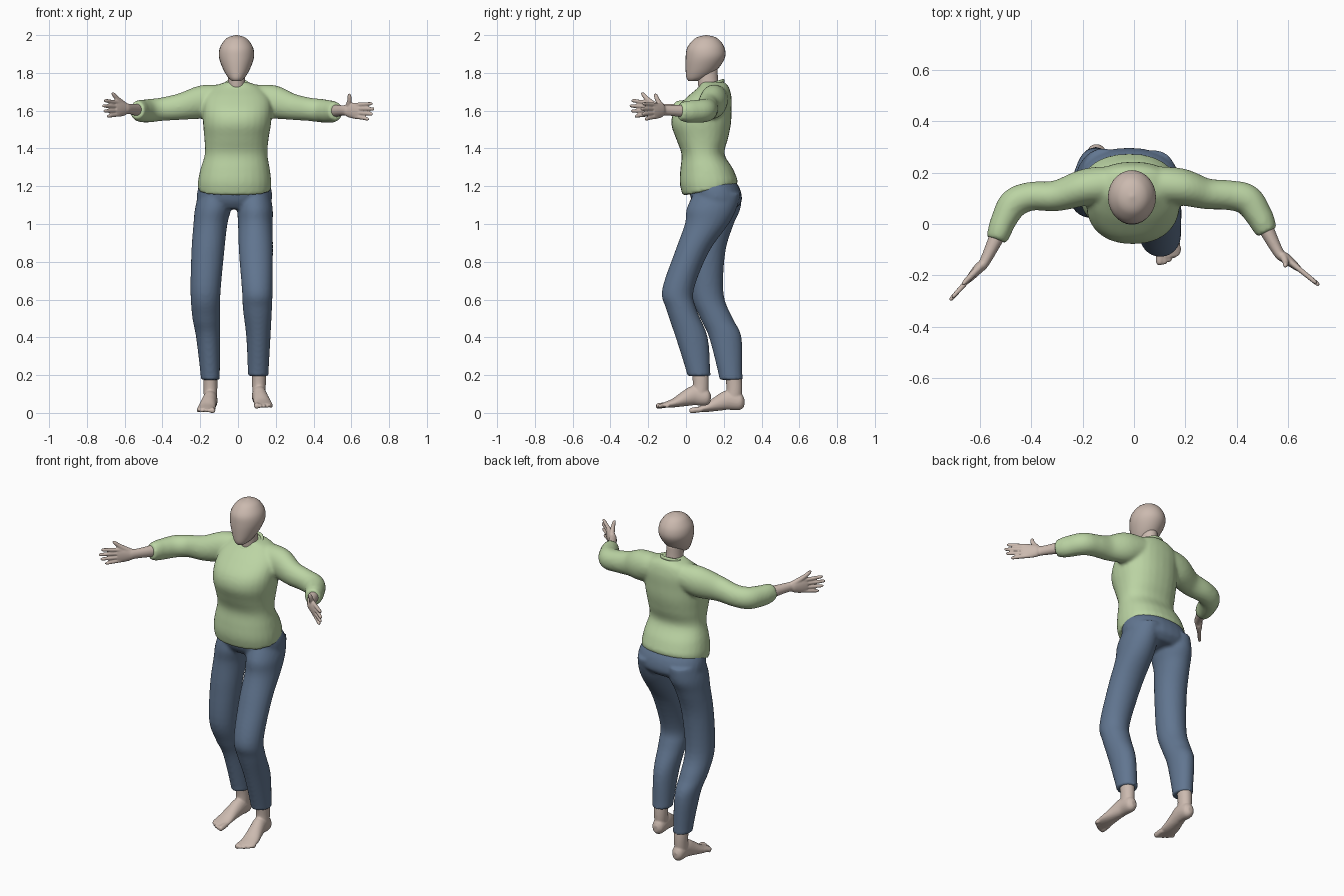
import bpy, bmesh, math
from mathutils import Vector as V

def material(name, rgb):
    m = bpy.data.materials.new(name)
    m.diffuse_color = (*rgb, 1)
    return m

GREEN = material("knit_green", (0.50, 0.66, 0.37))
BLUE = material("denim_blue", (0.12, 0.18, 0.28))
SKIN = material("skin", (0.60, 0.49, 0.43))

def spline(rows, steps=5):
    """Catmull-Rom interpolation of section rows."""
    out, n = [], len(rows)
    for i in range(n - 1):
        a, b, c, d = (rows[min(max(i + k, 0), n - 1)] for k in (-1, 0, 1, 2))
        for s in range(steps):
            t = s / steps
            out.append([0.5 * (2*q + (r-p)*t + (2*p-5*q+4*r-w)*t*t + (3*q-p-3*r+w)*t**3)
                        for p, q, r, w in zip(a, b, c, d)])
    return out + [list(rows[-1])]

def loft(bm, rows, flat=False, power=2.0, n=28, tilt=0.0):
    """Closed tube through rows (x, y, z, half width, half depth).
    flat: level rings in xy; otherwise rings square to the path, depth upwards."""
    rows = spline(rows)
    pts = [V(r[:3]) for r in rows]
    rings = []
    for i, r in enumerate(rows):
        if flat:
            u, w = V((1, 0, 0)), V((0, 1, tilt * max(0, 1 - i / 7)))
        else:
            t = (pts[min(i + 1, len(pts) - 1)] - pts[max(i - 1, 0)]).normalized()
            ref = V((0, 0, 1)) if abs(t.z) < 0.9 else V((0, 1, 0))
            u = t.cross(ref).normalized()
            w = u.cross(t)
        ring = []
        for k in range(n):
            a = 2 * math.pi * k / n
            c, s = math.cos(a), math.sin(a)
            c = math.copysign(abs(c) ** (2 / power), c)
            s = math.copysign(abs(s) ** (2 / power), s)
            ring.append(bm.verts.new(pts[i] + u * c * max(r[3], .001) + w * s * max(r[4], .001)))
        rings.append(ring)
    for a, b in zip(rings, rings[1:]):
        for k in range(n):
            bm.faces.new((a[k], a[(k+1) % n], b[(k+1) % n], b[k]))
    bm.faces.new(rings[0][::-1])
    bm.faces.new(rings[-1])

def finish(bm, name, mat, voxel=None, smooth=4):
    """Mesh to object; overlapping tubes are fused by a voxel remesh."""
    bmesh.ops.recalc_face_normals(bm, faces=bm.faces)
    me = bpy.data.meshes.new(name)
    bm.to_mesh(me)
    bm.free()
    me.materials.append(mat)
    for p in me.polygons:
        p.use_smooth = True
    ob = bpy.data.objects.new(name, me)
    bpy.context.collection.objects.link(ob)
    if voxel:
        r = ob.modifiers.new("fuse", 'REMESH')
        r.mode, r.voxel_size, r.use_smooth_shade = 'VOXEL', voxel, True
        s = ob.modifiers.new("soften", 'SMOOTH')
        s.factor, s.iterations = 0.5, smooth
    return ob

# head
bm = bmesh.new()
loft(bm, [(-.008, .035, 1.757, .022, .022), (-.008, .058, 1.775, .044, .056),
          (-.008, .083, 1.82, .071, .085), (-.008, .102, 1.88, .092, .104),
          (-.008, .105, 1.93, .089, .100), (-.008, .107, 1.97, .066, .074),
          (-.008, .107, 1.99, .040, .045), (-.008, .107, 2.0, .004, .004)], flat=True)
finish(bm, "head", SKIN)

# neck
bm = bmesh.new()
loft(bm, [(-.006, .135, 1.66, .055, .058), (-.007, .118, 1.74, .046, .054),
          (-.008, .112, 1.82, .045, .055)], flat=True)
finish(bm, "neck", SKIN)

# sweater: torso and both sleeves
bm = bmesh.new()
loft(bm, [(-.018, .125, 1.178, .192, .143), (-.018, .120, 1.225, .194, .153),
          (-.015, .110, 1.29, .184, .140), (-.010, .090, 1.37, .166, .114),
          (-.008, .085, 1.45, .170, .137), (-.005, .080, 1.53, .180, .158),
          (-.003, .090, 1.60, .182, .151), (-.003, .122, 1.67, .172, .119),
          (-.005, .147, 1.725, .125, .080), (-.007, .142, 1.752, .058, .062)],
     flat=True, power=2.25, tilt=.2)
sleeves = {
    "right": [(-.06, .155, 1.67, .07, .068), (-.18, .145, 1.648, .072, .088),
              (-.30, .110, 1.622, .060, .071), (-.40, .108, 1.608, .056, .062),
              (-.468, .080, 1.600, .058, .062), (-.507, .015, 1.598, .050, .060),
              (-.524, -.030, 1.600, .046, .056), (-.535, -.062, 1.602, .040, .046)],
    "left": [(.06, .155, 1.67, .07, .068), (.18, .145, 1.648, .072, .088),
             (.28, .118, 1.622, .060, .071), (.37, .112, 1.608, .058, .062),
             (.440, .095, 1.600, .060, .062), (.485, .035, 1.595, .053, .060),
             (.502, .002, 1.595, .049, .057), (.518, -.032, 1.597, .042, .047)]}
for rows in sleeves.values():
    loft(bm, rows)
finish(bm, "sweater", GREEN, .01, 5)

# sweater neckband
bm = bmesh.new()
band = []
for k in range(33):
    a = 2 * math.pi * k / 32
    y = .13 + .066 * math.sin(a)
    band.append((-.007 + .062 * math.cos(a), y, 1.735 + (y - .13) * .35, .008, .010))
loft(bm, band, n=10)
finish(bm, "neckband", GREEN)

# trousers: hips and two legs
bm = bmesh.new()
loft(bm, [(-.018, .135, 1.23, .178, .125), (-.018, .152, 1.18, .196, .136),
          (-.020, .163, 1.12, .196, .132), (-.022, .160, 1.08, .150, .100)], flat=True, power=2.2)
legs = {
    "left": [(.085, .165, 1.16, .085, .125), (.090, .135, 1.08, .094, .132),
             (.092, .110, 1.0, .092, .116), (.095, .030, .85, .090, .090),
             (.102, -.043, .65, .081, .084), (.103, -.025, .55, .077, .080),
             (.108, .030, .40, .064, .085), (.107, .066, .215, .055, .063),
             (.107, .068, .195, .057, .066)],
    "right": [(-.120, .170, 1.16, .088, .125), (-.132, .160, 1.08, .096, .128),
              (-.146, .145, 1.0, .090, .108), (-.160, .118, .85, .087, .090),
              (-.172, .113, .63, .079, .086), (-.168, .162, .50, .073, .086),
              (-.158, .208, .40, .064, .086), (-.147, .236, .20, .051, .063),
              (-.147, .238, .175, .054, .066)]}
for rows in legs.values():
    loft(bm, rows, flat=True)
finish(bm, "trousers", BLUE, .01, 4)

# feet with ankles and toes
def foot(name, side, dx, dy, dz):
    def place(x, y, z, a, b):
        return (side * x + dx, y + dy, z + dz, a, b)
    bm = bmesh.new()
    loft(bm, [place(.108, .060, .30, .040, .044), place(.111, .075, .20, .038, .043),
              place(.111, .078, .14, .036, .042), place(.112, .070, .085, .034, .046)], flat=True)
    loft(bm, [place(.109, .131, .078, .014, .020), place(.110, .110, .080, .034, .042),
              place(.112, .050, .092, .038, .052), place(.120, 0, .077, .041, .042),
              place(.130, -.060, .054, .047, .025), place(.134, -.108, .043, .048, .015),
              place(.136, -.128, .040, .040, .011)])
    for i in range(5):
        r = .015 if i == 0 else .0105
        x, tip = .100 + i * .0185, -.160 + .003 * i * i
        loft(bm, [place(x, -.095, .043, r, r), place(x, tip + .012, .037, r, r),
                  place(x, tip, .036, r * .5, r * .5)], n=12)
    finish(bm, name, SKIN, .005, 3)

foot("left_foot", 1, 0, 0, 0)
foot("right_foot", -1, -.035, .178, -.024)

# forearms and hands
def hand(name, cuff, wrist, tip, thumb):
    cuff, wrist, tip, thumb = V(cuff), V(wrist), V(tip), V(thumb)
    d = (tip - wrist).normalized()
    up = V((0, 0, 1))
    bm = bmesh.new()
    def at(s, h, a, b):
        return (*(wrist + d * s + up * h), a, b)
    loft(bm, [(*cuff, .033, .035), (*wrist, .021, .027), at(.035, 0, .020, .037),
              at(.075, 0, .016, .043), at(.105, 0, .011, .038)])
    for k in range(4):
        h = (k - 1.5) * .021
        end = (.170, .195, .205, .192)[k]
        loft(bm, [at(.075, h, .011, .011), at(.13, h * 1.15, .010, .0105),
                  at(end - .012, h * 1.3, .0085, .009), at(end, h * 1.3, .004, .004)], n=12)
    root = wrist + d * .025 + up * .015
    mid = root.lerp(thumb, .55) + d * .006
    loft(bm, [(*root, .016, .018), (*mid, .012, .013),
              (*root.lerp(thumb, .9), .009, .010), (*thumb, .004, .004)], n=12)
    finish(bm, name, SKIN, .0045, 3)

hand("right_hand", (-.520, -.02, 1.602), (-.580, -.145, 1.610), (-.722, -.303, 1.612), (-.668, -.236, 1.695))
hand("left_hand", (.500, .01, 1.597), (.562, -.110, 1.602), (.726, -.243, 1.595), (.590, -.165, 1.69))
